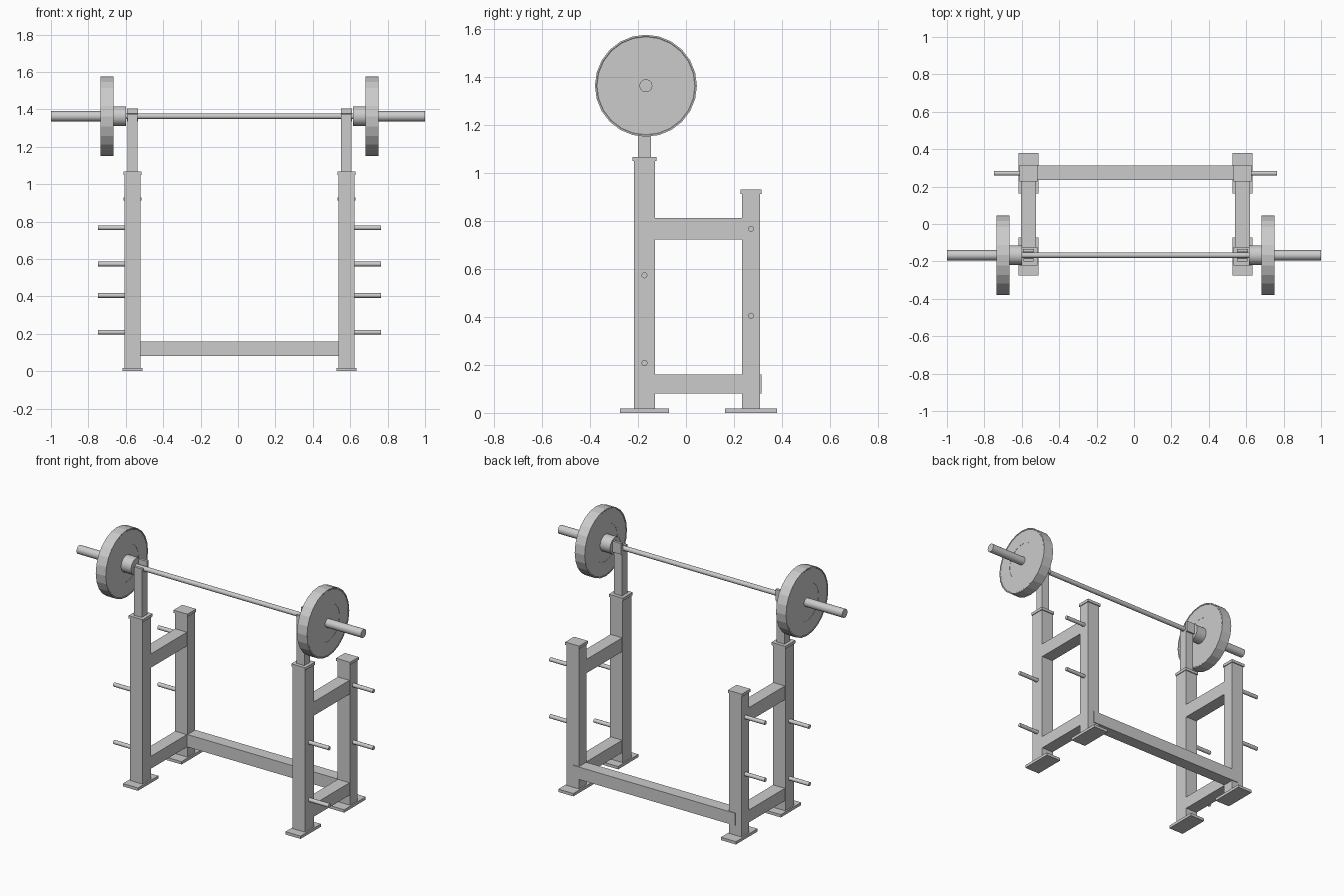
import bpy
import bmesh
import math
from mathutils import Matrix

cube = bpy.data.objects.get("Cube")
if cube:
    bpy.data.objects.remove(cube, do_unlink=True)

steel = bpy.data.materials.new("grey_steel")
steel.use_nodes = True
GREY = (0.6, 0.6, 0.6, 1)
steel.diffuse_color = GREY
steel.node_tree.nodes["Principled BSDF"].inputs["Base Color"].default_value = GREY


def add_object(name, bm, smooth=False):
    bmesh.ops.recalc_face_normals(bm, faces=bm.faces)
    mesh = bpy.data.meshes.new(name)
    bm.to_mesh(mesh)
    bm.free()
    mesh.materials.append(steel)
    obj = bpy.data.objects.new(name, mesh)
    bpy.context.collection.objects.link(obj)
    if smooth:
        bpy.ops.object.select_all(action='DESELECT')
        obj.select_set(True)
        bpy.context.view_layer.objects.active = obj
        bpy.ops.object.shade_smooth_by_angle(angle=math.radians(40))
    return obj


def box(name, x, y, z):
    """Box from (low, high) ranges on each axis."""
    bm = bmesh.new()
    bmesh.ops.create_cube(bm, size=1)
    for v in bm.verts:
        v.co = [lo + (c + 0.5) * (hi - lo) for c, (lo, hi) in zip(v.co, (x, y, z))]
    return add_object(name, bm)


def lathe_x(name, profile, y, z, sides, smooth=False):
    """Solid turned around an x axis from (x, radius) points."""
    bm = bmesh.new()
    rings = []
    for x, r in profile:
        ring = []
        for i in range(sides):
            a = math.tau * i / sides
            ring.append(bm.verts.new((x, y + r * math.cos(a), z + r * math.sin(a))))
        rings.append(ring)
    for a, b in zip(rings, rings[1:]):
        for i in range(sides):
            j = (i + 1) % sides
            bm.faces.new((a[i], a[j], b[j], b[i]))
    bm.faces.new(rings[0])
    bm.faces.new(rings[-1])
    return add_object(name, bm, smooth)


def rod(name, x0, x1, r, y, z, sides=16):
    return lathe_x(name, [(x0, r), (x1, r)], y, z, sides, True)


MID = 0.008            # rack centre line
POST_X = 0.572         # post distance from the centre line
FRONT_Y, BACK_Y = -0.173, 0.271
BAR_Y, BAR_Z = -0.167, 1.363


def around(c, half):
    return (c - half, c + half)


for side, s in (("left", 1), ("right", -1)):
    px = MID + s * POST_X

    # Posts with feet and caps
    for place, y, half, top, foot in (("front", FRONT_Y, 0.044, 1.067, 0.102),
                                      ("back", BACK_Y, 0.038, 0.93, 0.108)):
        name = f"{side}_{place}"
        box(name + "_post", around(px, 0.044), around(y, half), (0.01, top - 0.005))
        box(name + "_foot", around(px, 0.053), around(y, foot), (0, 0.018))
        box(name + "_cap", around(px, 0.049), around(y, half + 0.006), (top - 0.018, top))

    # Side rails
    for level, z in (("lower", (0.081, 0.16)), ("upper", (0.723, 0.811))):
        box(f"{side}_{level}_rail", around(px, 0.041), (FRONT_Y, BACK_Y), z)

    # Telescoping upright and bar cradle
    box(f"{side}_upright", around(px, 0.028), around(FRONT_Y, 0.028), (1.05, 1.348))
    box(f"{side}_cradle_front", around(px, 0.028), (-0.201, -0.184), (1.34, 1.375))
    box(f"{side}_cradle_back", around(px, 0.03), (-0.151, -0.134), (1.335, 1.405))

    # Storage pins
    for place, y, heights in (("front", FRONT_Y, (0.208, 0.573)),
                              ("back", BACK_Y, (0.405, 0.767))):
        for i, z in enumerate(heights):
            rod(f"{side}_{place}_pin_{i + 1}", px, MID + s * 0.757, 0.0125, y, z, 12)

    # Weight plate with rim, shallow recess and hub
    half_profile = [(0.032, 0.118), (0.0335, 0.118), (0.0335, 0.204),
                    (0.035, 0.206), (0.035, 0.2125)]
    profile = [(-d, r) for d, r in half_profile] + [(d, r) for d, r in reversed(half_profile)]
    plate_x = MID + s * 0.708
    lathe_x(f"{side}_weight_plate", [(plate_x + d, r) for d, r in profile], BAR_Y, BAR_Z, 24)

    # Collar and sleeve
    rod(f"{side}_collar", MID + s * 0.606, plate_x, 0.053, BAR_Y, BAR_Z, 24)
    rod(f"{side}_sleeve", MID + s * 0.65, s, 0.027, BAR_Y, BAR_Z, 20)

# Bar and rear crossbeam
rod("bar", MID - 0.66, MID + 0.66, 0.015, BAR_Y, BAR_Z)
box("rear_crossbeam", around(MID, POST_X), around(0.275, 0.039), (0.081, 0.16))
